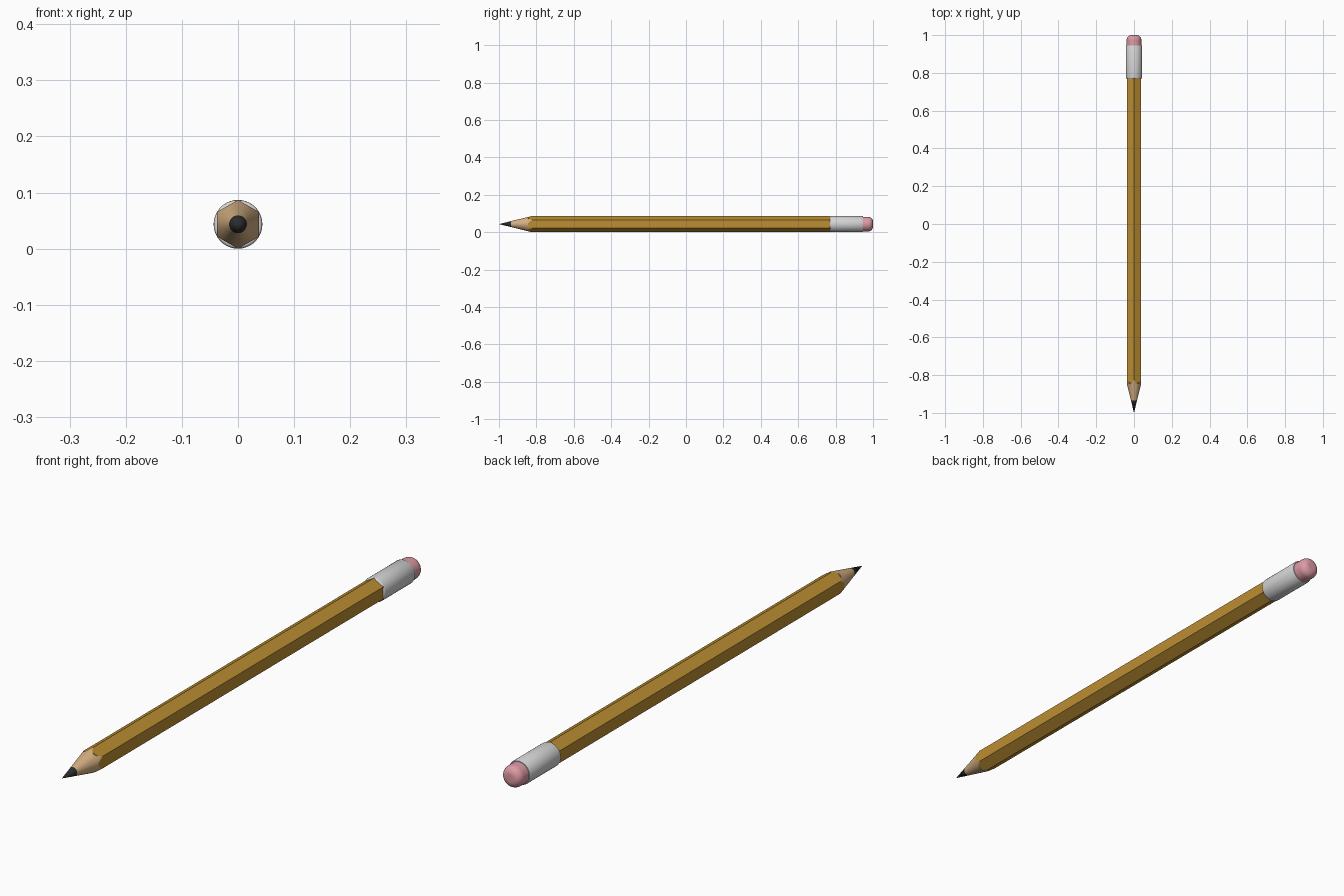
import bpy, bmesh, math

if "Cube" in bpy.data.objects:
    bpy.data.objects.remove(bpy.data.objects["Cube"])

R = 0.0435        # pencil radius across corners, also axis height
SLOPE = 0.245     # radius gained per unit along the sharpened cone
PER_SIDE = 6
SEG = 6 * PER_SIDE


def material(name, rgb):
    m = bpy.data.materials.new(name)
    m.diffuse_color = (*rgb, 1)
    m.use_nodes = True
    m.node_tree.nodes["Principled BSDF"].inputs["Base Color"].default_value = m.diffuse_color
    return m


PAINT = material("ochre paint", (0.50, 0.27, 0.032))
WOOD = material("bare wood", (0.66, 0.43, 0.22))
LEAD = material("dark graphite", (0.025, 0.025, 0.027))
METAL = material("pale metal", (0.66, 0.66, 0.66))
RUBBER = material("pink rubber", (0.72, 0.32, 0.37))


def hex_radius(i):
    # distance to the hexagon outline, corners at top and bottom
    a = (i % PER_SIDE) / PER_SIDE * math.pi / 3
    return R * math.cos(math.pi / 6) / math.cos(a - math.pi / 6)


def tube(name, rings, mat, angle, tip=False):
    """Loft rings of functions i -> (radius, y) along y; caps on both ends."""
    bm = bmesh.new()
    loops = []
    for ring in rings:
        loop = []
        for i in range(SEG):
            a = math.pi / 2 + 2 * math.pi * i / SEG
            r, y = ring(i)
            loop.append(bm.verts.new((r * math.cos(a), y, R + r * math.sin(a))))
        loops.append(loop)
    for a, b in zip(loops, loops[1:]):
        for i in range(SEG):
            j = (i + 1) % SEG
            bm.faces.new((a[i], a[j], b[j], b[i]))
    if tip:
        p = bm.verts.new((0, -1, R))
        for i in range(SEG):
            bm.faces.new((p, loops[0][(i + 1) % SEG], loops[0][i]))
    else:
        bm.faces.new(loops[0])
    bm.faces.new(loops[-1])
    bmesh.ops.recalc_face_normals(bm, faces=bm.faces[:])
    me = bpy.data.meshes.new(name)
    bm.to_mesh(me)
    bm.free()
    me.materials.append(mat)
    ob = bpy.data.objects.new(name, me)
    bpy.context.collection.objects.link(ob)
    bpy.ops.object.select_all(action='DESELECT')
    ob.select_set(True)
    bpy.context.view_layer.objects.active = ob
    bpy.ops.object.shade_smooth_by_angle(angle=math.radians(angle))
    return ob


def circle(r, y):
    return lambda i: (r, y)


def scallop(i):
    # where the sharpening cone meets the hexagon
    return hex_radius(i), -1 + hex_radius(i) / SLOPE


LEAD_END = -0.935
lead_r = (LEAD_END + 1) * SLOPE

# graphite point
tube("lead_point", [circle(lead_r, LEAD_END)], LEAD, 40, tip=True)
# sharpened wooden cone
tube("sharpened_wood", [circle(lead_r, LEAD_END), scallop], WOOD, 40)
# painted hexagonal shaft
tube("shaft", [scallop, lambda i: (hex_radius(i), 0.80)], PAINT, 30)
# metal ferrule with softened ends
tube("ferrule", [circle(R - 0.004, 0.769), circle(R - 0.001, 0.771), circle(R, 0.776),
                 circle(R, 0.942), circle(R - 0.002, 0.946)], METAL, 50)
# rubber with a rounded end
ER, ROUND = 0.039, 0.026
rubber = [circle(ER, 0.93)]
for k in range(9):
    t = k / 8 * math.pi / 2
    rubber.append(circle(ER - ROUND + ROUND * math.cos(t), 1 - ROUND + ROUND * math.sin(t)))
tube("eraser", rubber, RUBBER, 40)
